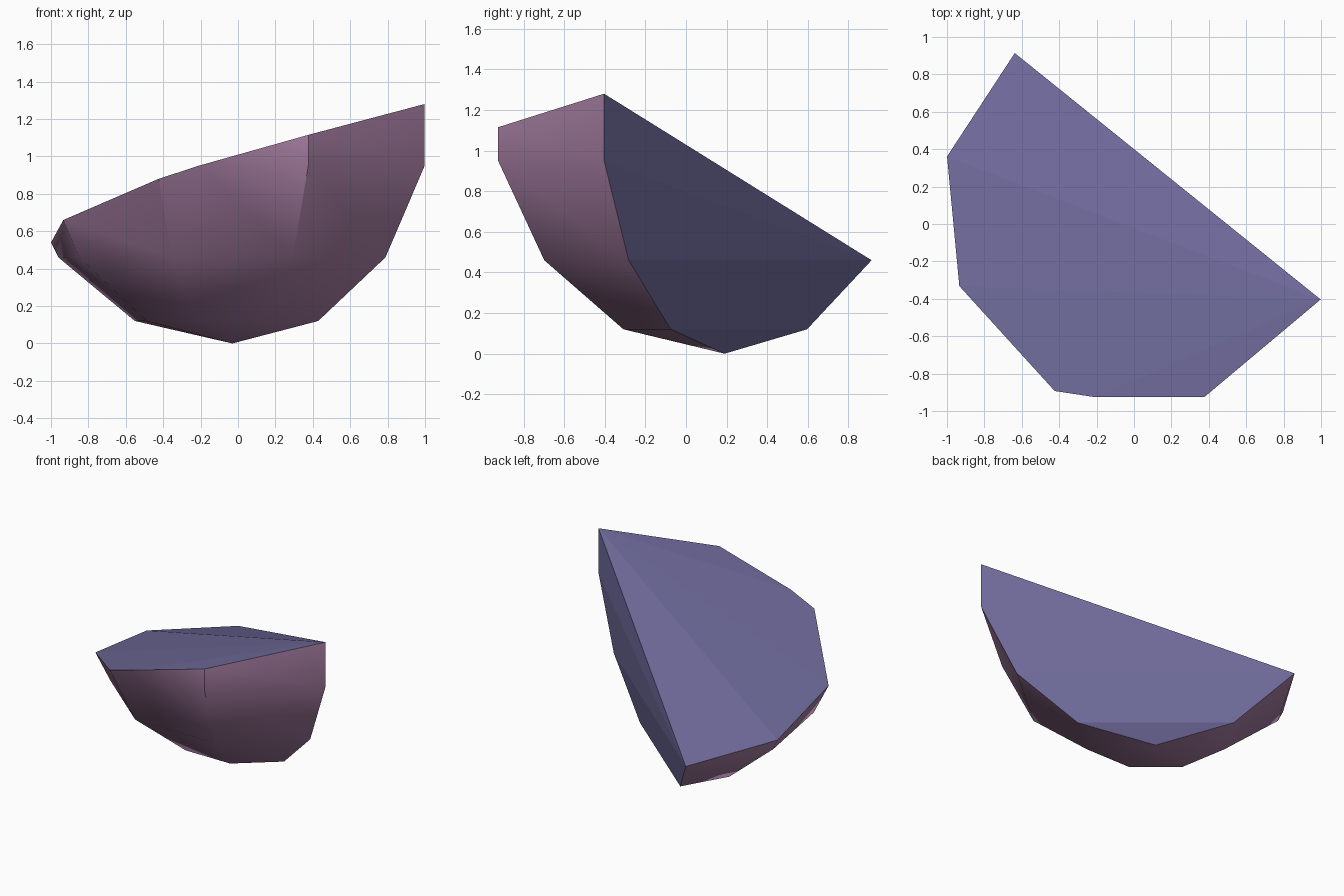
import bpy, bmesh, math
from mathutils import Vector

if "Cube" in bpy.data.objects:
    bpy.data.objects.remove(bpy.data.objects["Cube"])

# Bowl-shaped chunk of a nine-sided low-poly ball, broken at the back and top
CX, CY = -0.03, 0.19
PROFILE = [(0.0, 0.0), (0.53, 0.12), (0.945, 0.46), (1.187, 0.95), (1.187, 1.3)]
# meridian angle -> height of the broken rim
RIM = {130: 0.46, 170: 0.54, 210: 0.66, 250: 0.88, 290: 1.115, 330: 1.28}


def radius(z):
    for (r0, z0), (r1, z1) in zip(PROFILE, PROFILE[1:]):
        if z <= z1:
            return r0 + (r1 - r0) * (z - z0) / (z1 - z0)
    return PROFILE[-1][0]


def point(angle, z):
    a, r = math.radians(angle), radius(z)
    return Vector((CX + r * math.cos(a), CY + r * math.sin(a), z))


def material(name, color):
    m = bpy.data.materials.new(name)
    m.diffuse_color = (*color, 1)
    m.use_nodes = True
    m.node_tree.nodes["Principled BSDF"].inputs["Base Color"].default_value = m.diffuse_color
    return m


# Rings on each meridian up to the rim, closed as a convex solid
bm = bmesh.new()
bm.verts.new((CX, CY, 0))
for angle, top in RIM.items():
    for z in [z for _, z in PROFILE[1:] if z < top - 0.01] + [top]:
        bm.verts.new(point(angle, z))
bm.verts.new((-0.21, point(250, 0.95).y, 0.95))  # rim meets the widest ring
bmesh.ops.convex_hull(bm, input=bm.verts[:])
bmesh.ops.dissolve_limit(bm, angle_limit=math.radians(1), verts=bm.verts[:], edges=bm.edges[:])
bmesh.ops.recalc_face_normals(bm, faces=bm.faces[:])

# Broken faces (top and back) get the inner colour
back = Vector((math.cos(math.radians(50)), math.sin(math.radians(50)), 0))
broken = []
for f in bm.faces:
    n = f.normal
    flat = Vector((n.x, n.y, 0))
    is_back = flat.length > 0.1 and flat.normalized().dot(back) > 0.98
    f.material_index = 1 if n.z > 0.3 or is_back else 0
    broken.append(f.material_index == 1)

mesh = bpy.data.meshes.new("rock_chunk")
bm.to_mesh(mesh)
bm.free()
mesh.materials.append(material("mauve outer", (0.40, 0.22, 0.38)))
mesh.materials.append(material("violet inner", (0.155, 0.142, 0.32)))
obj = bpy.data.objects.new("rock_chunk", mesh)
bpy.context.collection.objects.link(obj)
bpy.context.view_layer.objects.active = obj
obj.select_set(True)

# Soft outer wall, flat broken faces
bpy.ops.object.shade_smooth_by_angle(angle=math.radians(30))
for poly, b in zip(mesh.polygons, broken):
    if b:
        poly.use_smooth = False
